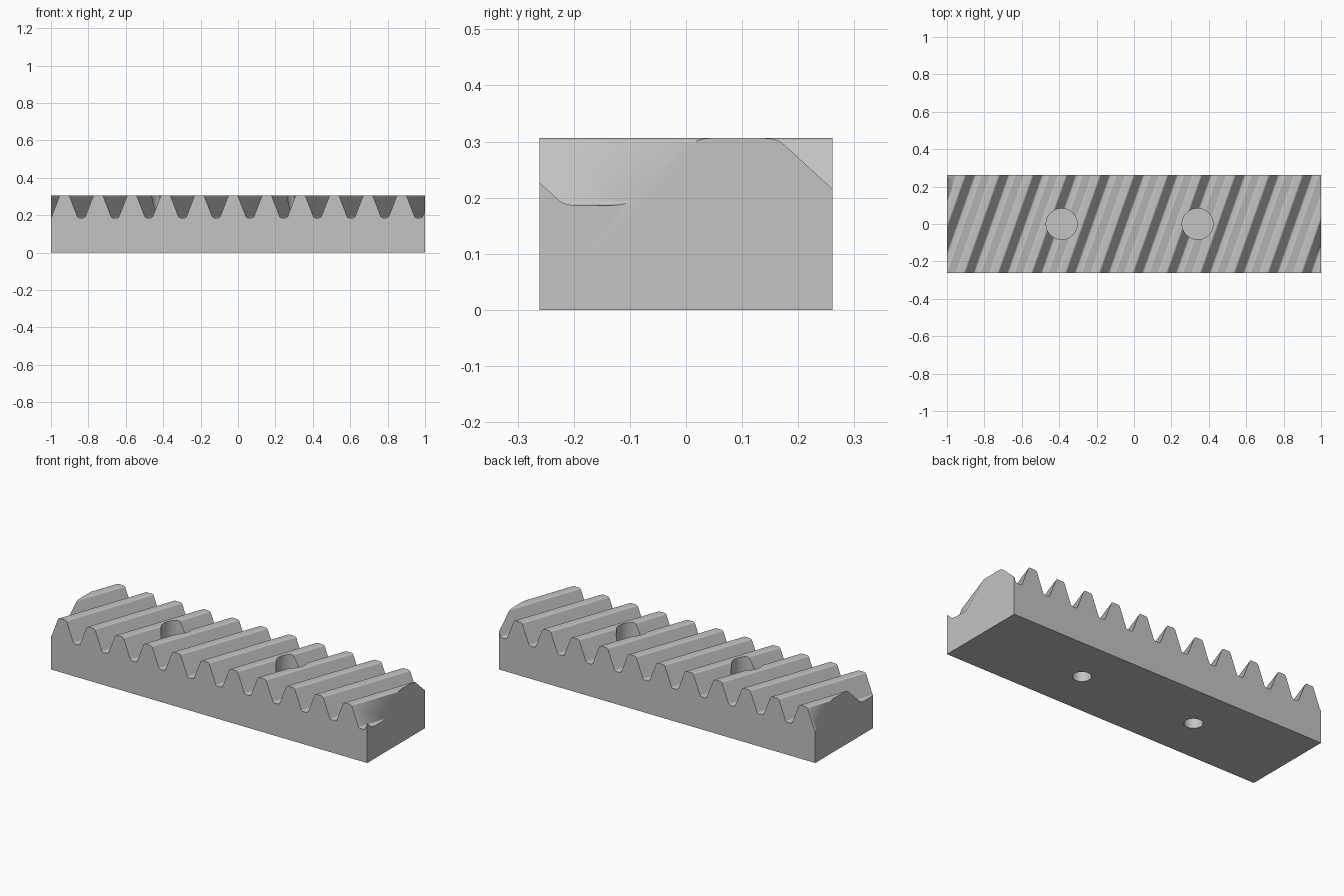
import bpy
import bmesh
from mathutils import Vector

if "Cube" in bpy.data.objects:
    bpy.data.objects.remove(bpy.data.objects["Cube"])

HALF_LENGTH, HALF_WIDTH = 1.0, 0.261
TOP, ROOT = 0.306, 0.186
PITCH, SLANT = 0.1803, 0.354
ROOT_HALF, FLANK = 0.019, 0.0463
LAST_GAP = 1.0575
HOLES = (-0.387, 0.34)

steel = bpy.data.materials.new("grey_steel")
steel.use_nodes = True
GREY = (0.55, 0.55, 0.55, 1)
steel.diffuse_color = GREY
steel.node_tree.nodes["Principled BSDF"].inputs["Base Color"].default_value = GREY


def make_object(name, bm):
    bmesh.ops.recalc_face_normals(bm, faces=bm.faces)
    mesh = bpy.data.meshes.new(name)
    bm.to_mesh(mesh)
    bm.free()
    mesh.materials.append(steel)
    obj = bpy.data.objects.new(name, mesh)
    bpy.context.collection.objects.link(obj)
    return obj


# Tooth profile, drawn a little longer than the finished bar
profile = [(-1.5, 0), (-1.5, TOP)]
for k in range(13, -2, -1):
    c = LAST_GAP - k * PITCH
    profile += [(c - ROOT_HALF - FLANK, TOP), (c - ROOT_HALF, ROOT),
                (c + ROOT_HALF, ROOT), (c + ROOT_HALF + FLANK, TOP)]
profile += [(1.5, TOP), (1.5, 0)]

# Slanted extrusion from front to back
bm = bmesh.new()
rows = [[bm.verts.new((x + SLANT * y, y, z)) for x, z in profile]
        for y in (-HALF_WIDTH, HALF_WIDTH)]
front, back = rows
bm.faces.new(front)
bm.faces.new(back[::-1])
for i in range(len(profile)):
    j = (i + 1) % len(profile)
    bm.faces.new((front[i], back[i], back[j], front[j]))
bmesh.ops.recalc_face_normals(bm, faces=bm.faces)

# Round the tooth tips and roots
ridges = [e for e in bm.edges
          if abs(e.verts[0].co.y - e.verts[1].co.y) > HALF_WIDTH
          and e.verts[0].co.z > 0.1 and abs(e.verts[0].co.x) < 1.45]
bmesh.ops.bevel(bm, geom=ridges, offset=0.008, segments=3, profile=0.5,
                affect='EDGES', clamp_overlap=True)

# Square off both ends and cap them
for side in (-1, 1):
    cut = bmesh.ops.bisect_plane(
        bm, geom=bm.verts[:] + bm.edges[:] + bm.faces[:],
        plane_co=Vector((side * HALF_LENGTH, 0, 0)),
        plane_no=Vector((side, 0, 0)), clear_outer=True)
    rim = [e for e in bm.edges if e.is_boundary]
    bmesh.ops.edgeloop_fill(bm, edges=rim)
rack = make_object("gear_rack", bm)


# Stepped cutters: bolt bore below, wider counterbore above
def stepped_cutter(x):
    bm = bmesh.new()
    bmesh.ops.create_circle(bm, segments=48, radius=0.048, cap_ends=True)
    bmesh.ops.translate(bm, verts=bm.verts, vec=(x, 0, -0.1))
    face = bm.faces[:][0]
    for scale, height in ((1, 0.15), (0.083 / 0.048, 0.15), (0.083 / 0.048, 0.5)):
        ring = bmesh.ops.extrude_face_region(bm, geom=[face], use_keep_orig=(height == 0.15 and scale == 1))
        verts = [g for g in ring["geom"] if isinstance(g, bmesh.types.BMVert)]
        face = [g for g in ring["geom"] if isinstance(g, bmesh.types.BMFace)][0]
        old = (verts[0].co.xy - Vector((x, 0))).length
        for v in verts:
            grow = 0.048 * scale / old
            v.co = (x + (v.co.x - x) * grow, v.co.y * grow, height)
    return make_object("bolt_hole_cutter", bm)


bpy.context.view_layer.objects.active = rack
rack.select_set(True)
for x in HOLES:
    cutter = stepped_cutter(x)
    cutter.hide_render = True
    mod = rack.modifiers.new("bolt_hole", 'BOOLEAN')
    mod.operation = 'DIFFERENCE'
    mod.solver = 'EXACT'
    mod.object = cutter
    bpy.context.view_layer.update()
    bpy.ops.object.modifier_apply(modifier=mod.name)
    bpy.data.objects.remove(cutter)

# Smooth bores and rounded tips, crisp elsewhere
bpy.ops.object.select_all(action='DESELECT')
rack.select_set(True)
bpy.ops.object.shade_smooth_by_angle(angle=0.5)
weighted = rack.modifiers.new("even_normals", 'WEIGHTED_NORMAL')
weighted.keep_sharp = True
